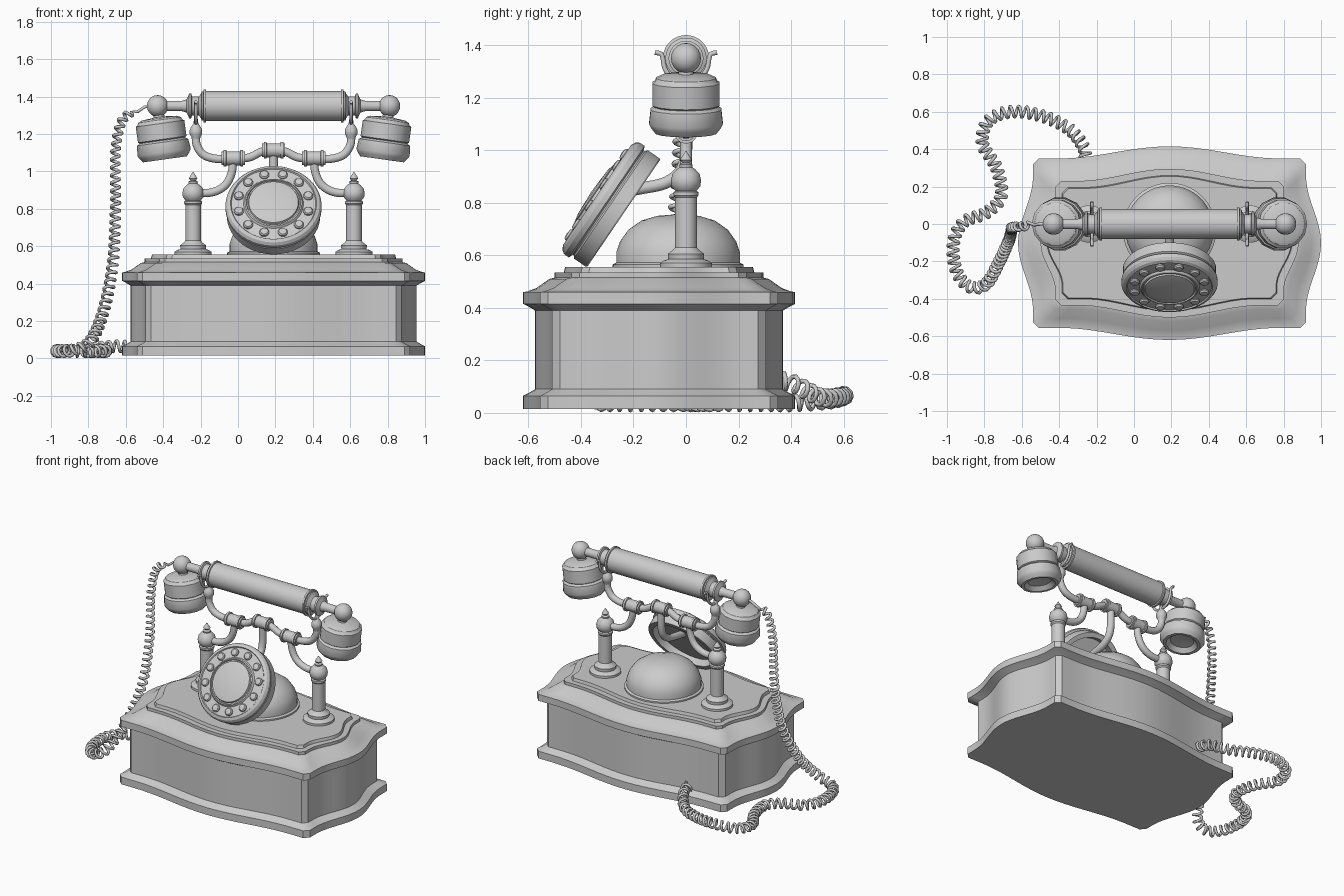
import bpy, bmesh, math
from mathutils import Vector

if "Cube" in bpy.data.objects:
    bpy.data.objects.remove(bpy.data.objects["Cube"])

CX, CY = 0.19, -0.1025      # centre of the telephone body


def finish(bm, name, angle=35):
    bmesh.ops.remove_doubles(bm, verts=bm.verts, dist=1e-5)
    bmesh.ops.recalc_face_normals(bm, faces=bm.faces)
    me = bpy.data.meshes.new(name)
    bm.to_mesh(me)
    bm.free()
    ob = bpy.data.objects.new(name, me)
    bpy.context.collection.objects.link(ob)
    bpy.ops.object.select_all(action='DESELECT')
    ob.select_set(True)
    bpy.context.view_layer.objects.active = ob
    bpy.ops.object.shade_smooth_by_angle(angle=math.radians(angle))
    return ob


def loft(name, rings, angle=35):
    bm = bmesh.new()
    vs = [[bm.verts.new(p) for p in ring] for ring in rings]
    n = len(vs[0])
    for a, b in zip(vs, vs[1:]):
        for i in range(n):
            j = (i + 1) % n
            bm.faces.new((a[i], a[j], b[j], b[i]))
    bm.faces.new(vs[0])
    bm.faces.new(vs[-1])
    return finish(bm, name, angle)


def lathe(name, profile, origin=(0, 0, 0), axis=(0, 0, 1), n=32, angle=35):
    """Spin (radius, distance) points round an axis."""
    q = Vector(axis).normalized().to_track_quat('Z', 'Y')
    o = Vector(origin)
    rings = []
    for r, t in profile:
        r = max(r, 0.0005)
        rings.append([o + q @ Vector((r * math.cos(2 * math.pi * (i + .5) / n),
                                      r * math.sin(2 * math.pi * (i + .5) / n), t))
                      for i in range(n)])
    return loft(name, rings, angle)


def spline(pts, k=8):
    """Smooth path through the points."""
    p = [Vector(v) for v in pts]
    p = [2 * p[0] - p[1]] + p + [2 * p[-1] - p[-2]]
    out = []
    for a, b, c, d in zip(p, p[1:], p[2:], p[3:]):
        for i in range(k):
            t = i / k
            out.append(0.5 * (2 * b + (c - a) * t + (2 * a - 5 * b + 4 * c - d) * t ** 2
                              + (3 * b - a - 3 * c + d) * t ** 3))
    return out + [p[-2]]


def tube(name, pts, r, res=3):
    cu = bpy.data.curves.new(name, 'CURVE')
    cu.dimensions = '3D'
    cu.bevel_depth, cu.bevel_resolution, cu.use_fill_caps = r, res, True
    sp = cu.splines.new('POLY')
    sp.points.add(len(pts) - 1)
    for q, v in zip(sp.points, pts):
        q.co = (*v, 1)
    sp.use_smooth = True
    ob = bpy.data.objects.new(name, cu)
    bpy.context.collection.objects.link(ob)
    bpy.ops.object.select_all(action='DESELECT')
    ob.select_set(True)
    bpy.context.view_layer.objects.active = ob
    bpy.ops.object.convert(target='MESH')


def ball(r, t, k=10):
    return [(r * math.sin(math.pi * i / k), t - r * math.cos(math.pi * i / k)) for i in range(k + 1)]


# Serpentine box body with plinth, cornice and stepped lid
def outline(inset, z, c=0.03, n=20):
    hx, hy = 0.73 - inset, 0.4525 - inset
    bump = lambda u: 0.5 + 0.5 * math.cos(math.pi * min(1, abs(u) / 0.85))
    us = [-1 + 2 * i / n for i in range(n + 1)]
    half = [(u * (hx - c), -hy - 0.065 * bump(u)) for u in us]
    half += [(hx + 0.08 * bump(u), u * (hy - c)) for u in us]
    return [Vector((CX + s * x, CY + s * y, z)) for s in (1, -1) for x, y in half]


body = [(0, .015), (0, .065), (.02, .075), (.045, .09), (.045, .39), (.02, .405), (0, .415), (0, .46),
        (.015, .462), (.05, .475), (.10, .51), (.12, .515), (.12, .535), (.155, .535), (.16, .555)]
loft("box_body", [outline(i, z) for i, z in body], 25)

# Bell dome on the lid
lathe("bell_dome", [(.25, .55), (.25, .565), (.236, .572), (.236, .61), (.222, .652), (.19, .697),
                    (.14, .732), (.08, .75), (0, .756)], (CX, -.03, 0), n=48)

# Paired posts, arms, forks, handset ends
post = [(.1, .55), (.1, .57), (.085, .58), (.068, .585), (.07, .605), (.05, .62), (.042, .63), (.042, .82),
        (.048, .828), (.048, .84), (.04, .845), (.055, .862), (.058, .885), (.052, .91), (.035, .928),
        (.024, .935), (.026, .945), (.014, .952), (.023, .963), (.016, .975), (0, .998)]
vase = [(.02, 1.16), (.025, 1.185), (.034, 1.2), (.034, 1.222), (.026, 1.238), (.014, 1.255), (.01, 1.28)]
collar = [(.024, -.062), (.036, -.062), (.036, -.052), (.045, -.052), (.045, -.038), (.038, -.036)]
collar += [(r, -t) for r, t in reversed(collar)]
cup = [(.025, .03), (.03, .06), (.095, .066), (.115, .076), (.122, .09), (.131, .095), (.131, .18),
       (.122, .186), (.138, .196), (.144, .25), (.134, .268), (.118, .288), (.10, .288), (.075, .262), (0, .255)]

for s, side in ((-1, "left"), (1, "right")):
    X = lambda d: CX + s * d
    lathe(side + "_post", post, (X(.43), 0, 0), n=24)
    tube(side + "_arm", spline([(X(.43), 0, .885), (X(.33), 0, .888), (X(.26), 0, .925),
                                (X(.225), 0, .99), (X(.215), 0, 1.07)]), .023)
    lathe(side + "_collar", collar, (X(.215), 0, 1.07), (1, 0, 0), 20)
    lathe(side + "_fork_socket", vase, (X(.415), 0, 0), n=16)
    tube(side + "_fork", spline([(X(.415), y, z) for y, z in (
        (-.118, 1.372), (-.092, 1.362), (-.08, 1.31), (-.05, 1.272), (0, 1.258),
        (.05, 1.272), (.08, 1.31), (.092, 1.362), (.118, 1.372))], 5), .009, 2)
    lathe(side + "_handset_ball", ball(.058, 0), (X(.62), 0, 1.35), n=20)
    lathe(side + "_handset_cup", cup, (X(.62), 0, 1.35), (-s * .14, 0, -1), 14)

# Cradle rail
half = [(.415, 1.19), (.41, 1.14), (.375, 1.09), (.31, 1.068), (.215, 1.068), (.13, 1.075), (.065, 1.105)]
rail = [(CX - d, 0, z) for d, z in half] + [(CX, 0, 1.113)] + [(CX + d, 0, z) for d, z in reversed(half)]
tube("cradle_rail", spline(rail), .023)
lathe("centre_collar", collar, (CX, 0, 1.113), (1, 0, 0), 20)
tube("dial_arm", spline([(CX, 0, 1.113), (CX, 0, .99), (CX, -.02, .92), (CX, -.08, .875),
                         (CX, -.17, .855), (CX, -.26, .84)]), .024)

# Handset grip
grip = [(.0, .58), (.028, .58), (.028, .49), (.035, .465), (.055, .455), (.066, .452), (.066, .44), (.052, .436),
        (.05, .40), (.066, .388), (.078, .384), (.078, .376), (.088, .374), (.088, .362), (.08, .36)]
lathe("handset_grip", [(r, -t) for r, t in grip] + grip[::-1], (CX, 0, 1.35), (1, 0, 0), 32)

# Tilted dial with finger buttons
N = Vector((0, -.827, .563)).normalized()
D = Vector((CX, -.237, .76))
lathe("dial_body", [(0, .045), (.205, .045), (.215, 0), (.246, 0), (.25, .006), (.25, .06), (.24, .066),
                    (.24, .072), (.257, .078), (.257, .1), (.247, .115), (.23, .123), (.225, .116), (.16, .12),
                    (.152, .132), (.145, .134), (.142, .126), (.136, .126), (.132, .136), (.1, .143),
                    (0, .148)], D, N, 48, 30)
q = N.to_track_quat('Z', 'Y')
for i in range(12):
    a = math.radians(15 + 30 * i)
    p = D + q @ Vector((.192 * math.cos(a), .192 * math.sin(a), .115))
    lathe("dial_button", [(.026, 0), (.026, .01), (.02, .018), (0, .021)], p, N, 12)

# Coiled cord wound round a smooth path
path = spline([(-.57, -.01, 1.32), (-.625, -.015, 1.26), (-.655, -.02, 1.1), (-.655, -.035, .8), (-.67, -.09, .5),
               (-.72, -.2, .25), (-.79, -.32, .09), (-.88, -.335, .045), (-.95, -.25, .04), (-.965, -.1, .04),
               (-.91, .01, .04), (-.79, .06, .04), (-.71, .15, .04), (-.735, .3, .04), (-.81, .43, .04),
               (-.78, .55, .05), (-.66, .6, .065), (-.5, .58, .06), (-.35, .51, .06), (-.27, .41, .11),
               (-.26, .33, .13)], 40)
total = sum((b - a).length for a, b in zip(path, path[1:]))
coil, run, normal = [Vector((-.43, 0, 1.35)), Vector((-.5, 0, 1.345)), Vector((-.535, -.005, 1.32))], 0, Vector((0, 1, 0))
STEP, PITCH, nxt = .0042, .042, 0
for a, b in zip(path, path[1:]):
    d = b - a
    t = d.normalized()
    normal = (normal - t * normal.dot(t)).normalized()
    side = t.cross(normal)
    while nxt <= run + d.length:
        f = nxt / total
        r = .02 + .009 * min(1, f * 2.2)
        w = 2 * math.pi * nxt / PITCH
        coil.append(a + t * (nxt - run) + r * (normal * math.cos(w) + side * math.sin(w)))
        nxt += STEP
    run += d.length
tube("coiled_cord", coil, .009, 1)
